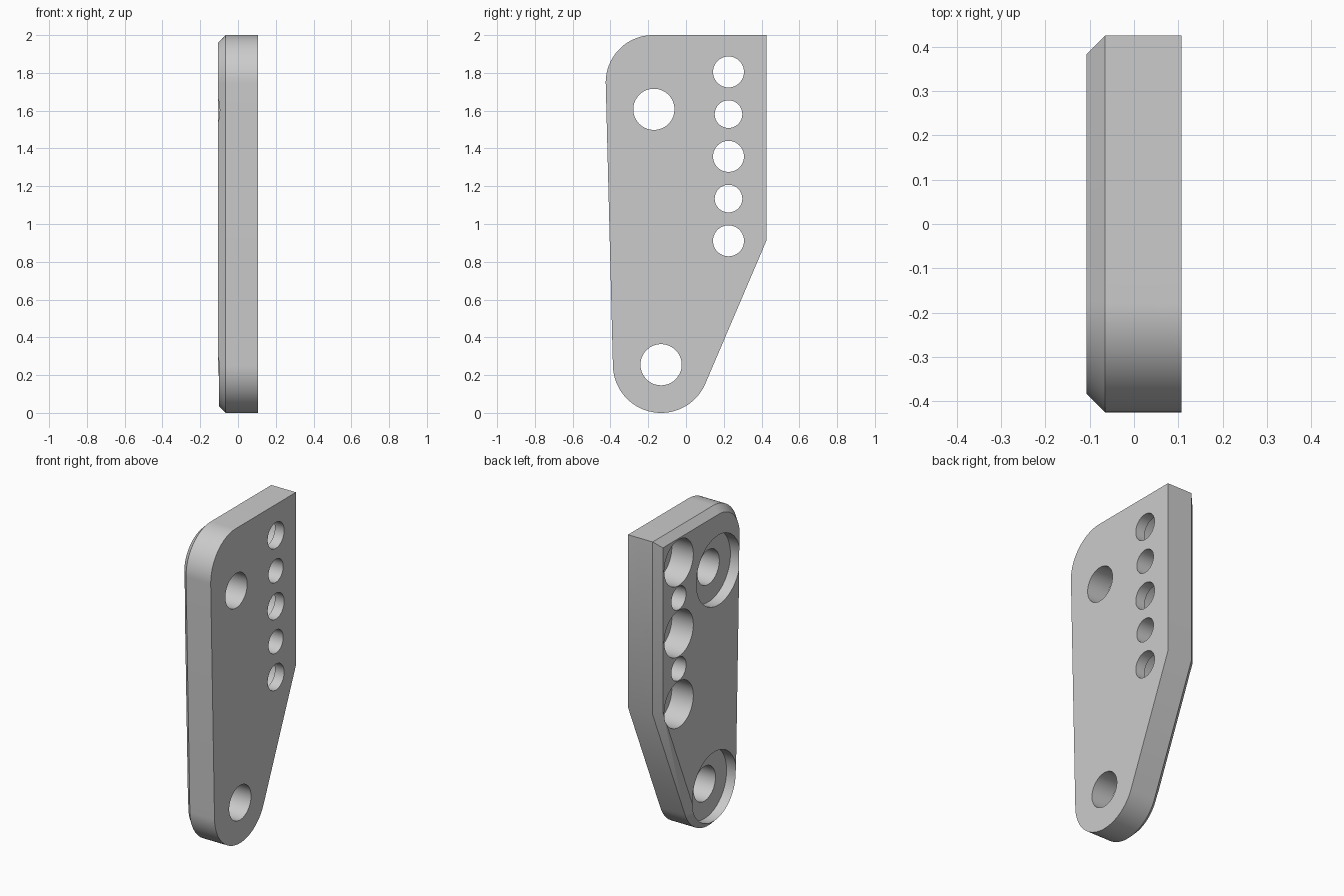
import bpy, bmesh, math
from mathutils import Vector

if "Cube" in bpy.data.objects:
    bpy.data.objects.remove(bpy.data.objects["Cube"], do_unlink=True)

HALF, CHAMFER, FILLET = 0.107, 0.042, 0.062

grey = bpy.data.materials.new("plain grey")
grey.use_nodes = True
colour = (0.6, 0.6, 0.6, 1)
grey.diffuse_color = colour
grey.node_tree.nodes["Principled BSDF"].inputs["Base Color"].default_value = colour


def loft(bm, rings):
    """Closed solid through matching rings of points."""
    loops = [[bm.verts.new(p) for p in ring] for ring in rings]
    n = len(loops[0])
    for a, b in zip(loops, loops[1:]):
        for i in range(n):
            j = (i + 1) % n
            bm.faces.new((a[i], a[j], b[j], b[i]))
    bm.faces.new(loops[0][::-1])
    bm.faces.new(loops[-1])


def finish(name, bm):
    bmesh.ops.recalc_face_normals(bm, faces=bm.faces[:])
    mesh = bpy.data.meshes.new(name)
    bm.to_mesh(mesh)
    bm.free()
    mesh.materials.append(grey)
    ob = bpy.data.objects.new(name, mesh)
    bpy.context.collection.objects.link(ob)
    return ob


def direction(angle):
    return Vector((math.cos(angle), math.sin(angle)))


# Plate outline in (y, z): each entry is a point and its outward offset
foot, foot_r = Vector((-0.132, 0.255)), 0.255
shoulder, shoulder_r = Vector((-0.175, 1.75)), 0.25
elbow = Vector((0.425, 0.91))

to_elbow, to_shoulder = elbow - foot, shoulder - foot
slope_angle = (math.atan2(to_elbow.y, to_elbow.x)
               - math.acos(foot_r / to_elbow.length))
front_angle = (math.atan2(to_shoulder.y, to_shoulder.x)
               + math.acos((foot_r - shoulder_r) / to_shoulder.length))

outline = []


def add_arc(centre, radius, start, end, steps):
    for i in range(steps + 1):
        n = direction(start + (end - start) * i / steps)
        outline.append((centre + n * radius, n))


add_arc(foot, foot_r, slope_angle, front_angle - math.tau, 40)
add_arc(shoulder, shoulder_r, front_angle, math.pi / 2, 28)
outline.append((Vector((0.425, 2)), Vector((1, 1))))
back, slope = Vector((1, 0)), direction(slope_angle)
outline.append((elbow, (back + slope) / (1 + back.dot(slope))))


def section(x, inset):
    return [(x, *(p - n * inset)) for p, n in outline]


# Plate body, chamfered all round on the -x side
bm = bmesh.new()
loft(bm, [section(HALF, 0), section(CHAMFER - HALF, 0), section(-HALF, CHAMFER)])
plate = finish("bracket_plate", bm)


# Hole cutters, stepped where there is a counterbore
def hole(bm, y, z, radius, bore=None, depth=0):
    steps = [(0.2, radius), (-0.2, radius)]
    if bore:
        floor = depth - HALF
        steps = [(0.2, radius), (floor, radius), (floor, bore), (-0.2, bore)]
    rings = []
    for x, r in steps:
        points = [Vector((y, z)) + direction(math.tau * i / 64) * r for i in range(64)]
        rings.append([(x, *p) for p in points])
    loft(bm, rings)


bm = bmesh.new()
hole(bm, -0.17, 1.607, 0.109, 0.22, 0.07)
hole(bm, foot.x, foot.y, 0.109, 0.22, 0.07)
for i in range(5):
    z = 1.805 - 0.2235 * i
    if i % 2:
        hole(bm, 0.225, z, 0.073)
    else:
        hole(bm, 0.225, z, 0.082, 0.145, 0.15)
holes = finish("hole_cutter", bm)

# Cutter that rounds the top edge on the +x side
cx, cz = HALF - FILLET, 2 - FILLET
rounding = [Vector((cx, cz)) + direction(math.pi / 2 * i / 16) * FILLET for i in range(17)]
rounding += [Vector((0.2, cz)), Vector((0.2, 2.1)), Vector((cx, 2.1))]
bm = bmesh.new()
loft(bm, [[(p.x, y, p.y) for p in rounding] for y in (-0.6, 0.6)])
edge_round = finish("edge_round_cutter", bm)

# Apply the cuts
bpy.ops.object.select_all(action="DESELECT")
bpy.context.view_layer.objects.active = plate
plate.select_set(True)
for cutter in (edge_round, holes):
    mod = plate.modifiers.new(cutter.name, "BOOLEAN")
    mod.operation = "DIFFERENCE"
    mod.solver = "EXACT"
    mod.object = cutter
    bpy.ops.object.modifier_apply(modifier=mod.name)
    bpy.data.objects.remove(cutter, do_unlink=True)

bpy.ops.object.shade_smooth_by_angle(angle=math.radians(25))
